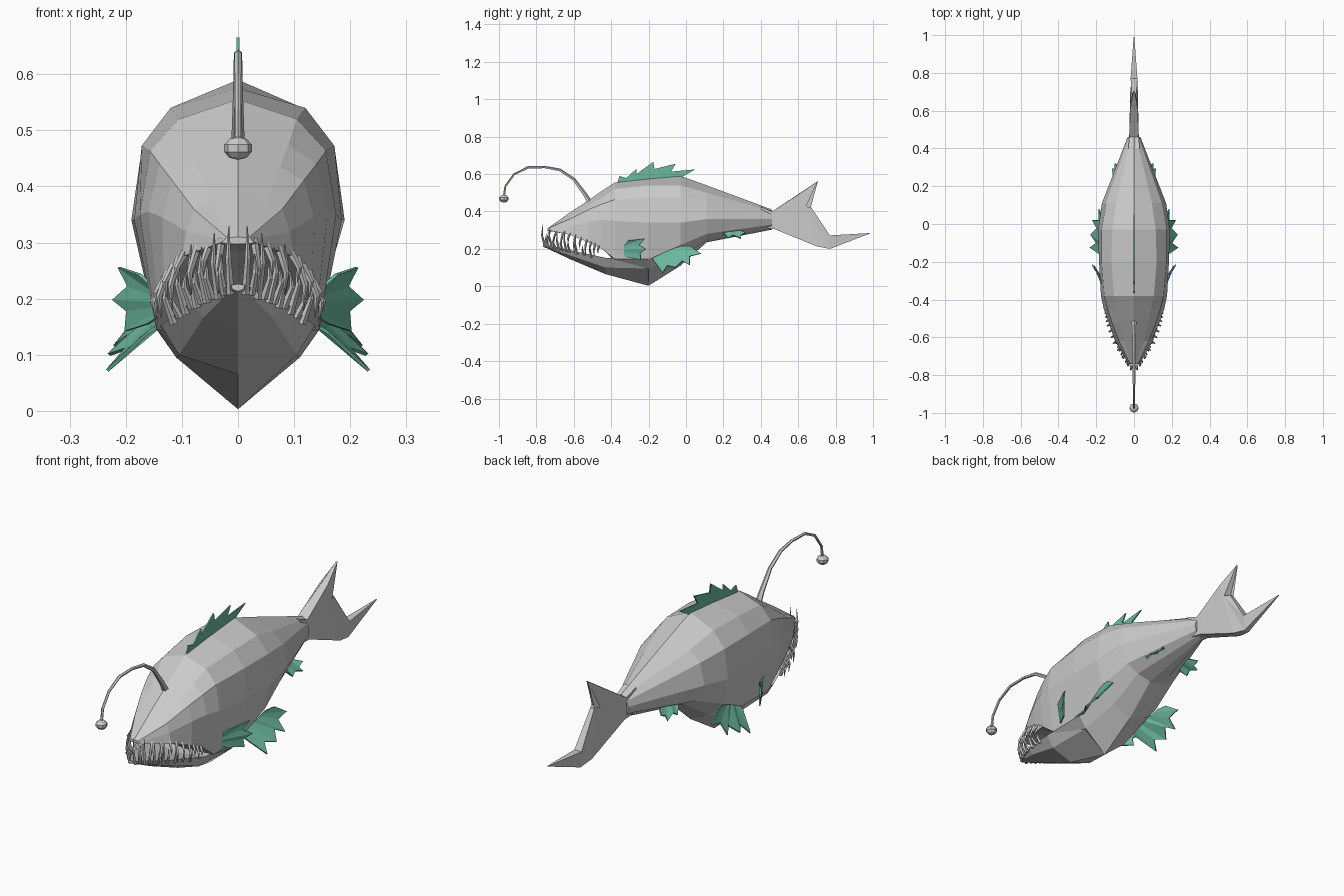
import bpy, bmesh, math, random
from mathutils import Vector

if "Cube" in bpy.data.objects:
    bpy.data.objects.remove(bpy.data.objects["Cube"])

random.seed(4)
green = bpy.data.materials.new("fin_green")
green.diffuse_color = (0.15, 0.48, 0.35, 1)
green.use_nodes = True
green.node_tree.nodes["Principled BSDF"].inputs["Base Color"].default_value = green.diffuse_color


def finish(name, bm, mirror=False, thick=0, mat=None):
    bmesh.ops.recalc_face_normals(bm, faces=bm.faces)
    me = bpy.data.meshes.new(name)
    bm.to_mesh(me)
    bm.free()
    ob = bpy.data.objects.new(name, me)
    bpy.context.collection.objects.link(ob)
    if thick:
        m = ob.modifiers.new("thickness", 'SOLIDIFY')
        m.thickness, m.offset = thick, 0
    if mirror:
        ob.modifiers.new("mirror", 'MIRROR')
    if mat:
        me.materials.append(mat)
    return ob


def loft(bm, rings):
    """Skin closed rings of equal point count and cap both ends."""
    rows = [[bm.verts.new(p) for p in r] for r in rings]
    n = len(rows[0])
    for a, b in zip(rows, rows[1:]):
        for i in range(n):
            bm.faces.new((a[i], a[(i + 1) % n], b[(i + 1) % n], b[i]))
    bm.faces.new(rows[0])
    bm.faces.new(rows[-1])


def tube(bm, path, radii, sides):
    path = [Vector(p) for p in path]
    rings = []
    for i, p in enumerate(path):
        d = (path[min(i + 1, len(path) - 1)] - path[max(i - 1, 0)]).normalized()
        u = d.cross(Vector((1, 0.01, 0))).normalized()
        v = d.cross(u)
        rings.append([p + radii[i] * (math.cos(a) * u + math.sin(a) * v)
                      for a in (2 * math.pi * k / sides for k in range(sides))])
    loft(bm, rings)


def full_ring(y, half):
    """Mirror a top-to-bottom half section into a closed ring."""
    return [(x, y, z) for x, z in half] + [(-x, y, z) for x, z in half[-2:0:-1]]


def along(path, t):
    f = t * (len(path) - 1)
    i = min(int(f), len(path) - 2)
    return Vector(path[i]).lerp(Vector(path[i + 1]), f - i)


# Head and trunk: y, top z, shoulder, widest side, lip / low side, chine, keel z
sections = [
    (-.74, .31, (.012, .309), (.025, .304), (.03, .30), (.02, .298), .297),
    (-.62, .395, (.05, .372), (.092, .32), (.10, .275), (.08, .278), .285),
    (-.52, .46, (.075, .435), (.135, .345), (.132, .235), (.11, .238), .245),
    (-.45, .51, (.09, .475), (.16, .355), (.143, .20), (.12, .203), .205),
    (-.38, .555, (.105, .52), (.175, .35), (.145, .145), (.12, .14), .135),
    (-.20, .575, (.12, .54), (.185, .34), (.146, .146), (.11, .095), .003),
    (-.03, .59, (.115, .54), (.19, .34), (.155, .22), (.09, .15), .11),
    (.11, .54, (.095, .50), (.17, .36), (.13, .28), (.07, .25), .235),
    (.46, .41, (.012, .40), (.034, .36), (.03, .33), (.015, .31), .303)]
rings = []
for y, top, sh, side, low, chine, keel in sections:
    upper = ((sh[0] + side[0]) / 2 + .16 * sh[0], (sh[1] + side[1]) / 2 + .27 * sh[0])
    rings.append(full_ring(y, [(0, top), sh, upper, side, low, chine, (0, keel)]))
bm = bmesh.new()
loft(bm, rings)
finish("body", bm)

# Lower jaw: floor z, lip, chine, keel z
bm = bmesh.new()
loft(bm, [full_ring(y, [(0, fl), lip, ch, (0, k)]) for y, fl, lip, ch, k in [
    (-.765, .226, (.012, .224), (.01, .217), .213),
    (-.62, .185, (.085, .193), (.062, .165), .145),
    (-.43, .135, (.137, .152), (.105, .10), .065),
    (-.20, .135, (.144, .146), (.108, .095), .003)]])
finish("lower_jaw", bm)

# Forked tail: outline with half thickness at each corner
tail = [(.40, .425, .03), (.46, .40, .025), (.61, .497, .02), (.705, .562, .003),
        (.64, .425, .022), (.668, .425, .01), (.77, .272, .018), (.99, .285, .002),
        (.77, .20, .012), (.70, .213, .02), (.475, .305, .025), (.40, .315, .03)]
bm = bmesh.new()
loft(bm, [[(s * t, y, z) for y, z, t in tail] for s in (1, -1)])
bmesh.ops.triangulate(bm, faces=[f for f in bm.faces if len(f.verts) > 4])
finish("tail_fin", bm)

# Teeth: curved spikes along both lips
upper_lip = [(.022, -.735, .302), (.095, -.62, .279), (.128, -.52, .24), (.138, -.45, .205)]
lower_lip = [(.01, -.758, .218), (.05, -.69, .203), (.082, -.62, .188), (.122, -.48, .155)]
for name, lip, count, sign in (("lower_teeth", lower_lip, 11, 1),
                               ("upper_teeth", upper_lip, 10, -1)):
    bm = bmesh.new()
    for i in range(count):
        t = (i + .3) / count
        p = along(lip, t)
        out = Vector((p.x, -.06, 0)).normalized()
        h = (.125 if i % 2 == 0 else .08) * (1 - .4 * t) * random.uniform(.85, 1.1)
        if sign < 0:
            h *= .8
        up = Vector((0, 0, sign * h))
        tube(bm, [p - up * .08, p + up * .5 + out * .018, p + up + out * .014],
             [.007, .005, .0008], 4)
    finish(name, bm, mirror=True)

# Lure stalk and bulb
stalk = [(-.51, .44), (-.54, .49), (-.60, .572), (-.675, .622), (-.755, .637),
         (-.845, .635), (-.92, .597), (-.965, .535), (-.973, .48)]
bm = bmesh.new()
tube(bm, [(0, y, z) for y, z in stalk],
     [.015, .012, .009, .008, .007, .007, .006, .006, .006], 5)
finish("lure_stalk", bm)
bm = bmesh.new()
bmesh.ops.create_uvsphere(bm, u_segments=8, v_segments=5, radius=.026)
bmesh.ops.scale(bm, vec=(1, 1, .8), verts=bm.verts)
bmesh.ops.translate(bm, vec=(0, -.974, .468), verts=bm.verts)
finish("lure_bulb", bm)


def fin(name, root_a, root_b, edge, mirror=True):
    """Webbed fin: a strip from a straight root to a jagged edge."""
    bm = bmesh.new()
    n = len(edge) - 1
    root = [bm.verts.new(Vector(root_a).lerp(Vector(root_b), i / n)) for i in range(n + 1)]
    rim = [bm.verts.new(p) for p in edge]
    for i in range(n):
        bm.faces.new((root[i], root[i + 1], rim[i + 1], rim[i]))
    finish(name, bm, mirror, .006, green)


# Fins
fin("dorsal_fin", (0, -.37, .545), (0, -.03, .58),
    [(0, y, z) for y, z in [(-.355, .59), (-.32, .578), (-.265, .628), (-.265, .60), (-.175, .665),
                            (-.19, .622), (-.055, .655), (-.08, .613), (.05, .625)]], False)
fin("gill_fin", (.155, -.33, .225), (.145, -.33, .165),
    [(.175, -.31, .243), (.212, -.22, .256), (.195, -.25, .222), (.222, -.215, .198),
     (.197, -.245, .178), (.20, -.24, .142), (.16, -.31, .155)])
fin("pectoral_fin", (.135, -.18, .155), (.16, -.03, .215),
    [(.16, -.175, .14), (.233, -.125, .072), (.20, -.10, .11), (.23, -.055, .10),
     (.195, -.02, .135), (.22, .02, .115), (.185, .02, .16), (.185, .08, .175), (.168, .02, .215)])
fin("pelvic_fin", (.09, .19, .295), (.07, .29, .298),
    [(.105, .205, .28), (.115, .225, .257), (.11, .25, .272), (.115, .295, .255),
     (.10, .29, .272), (.10, .32, .285)])
